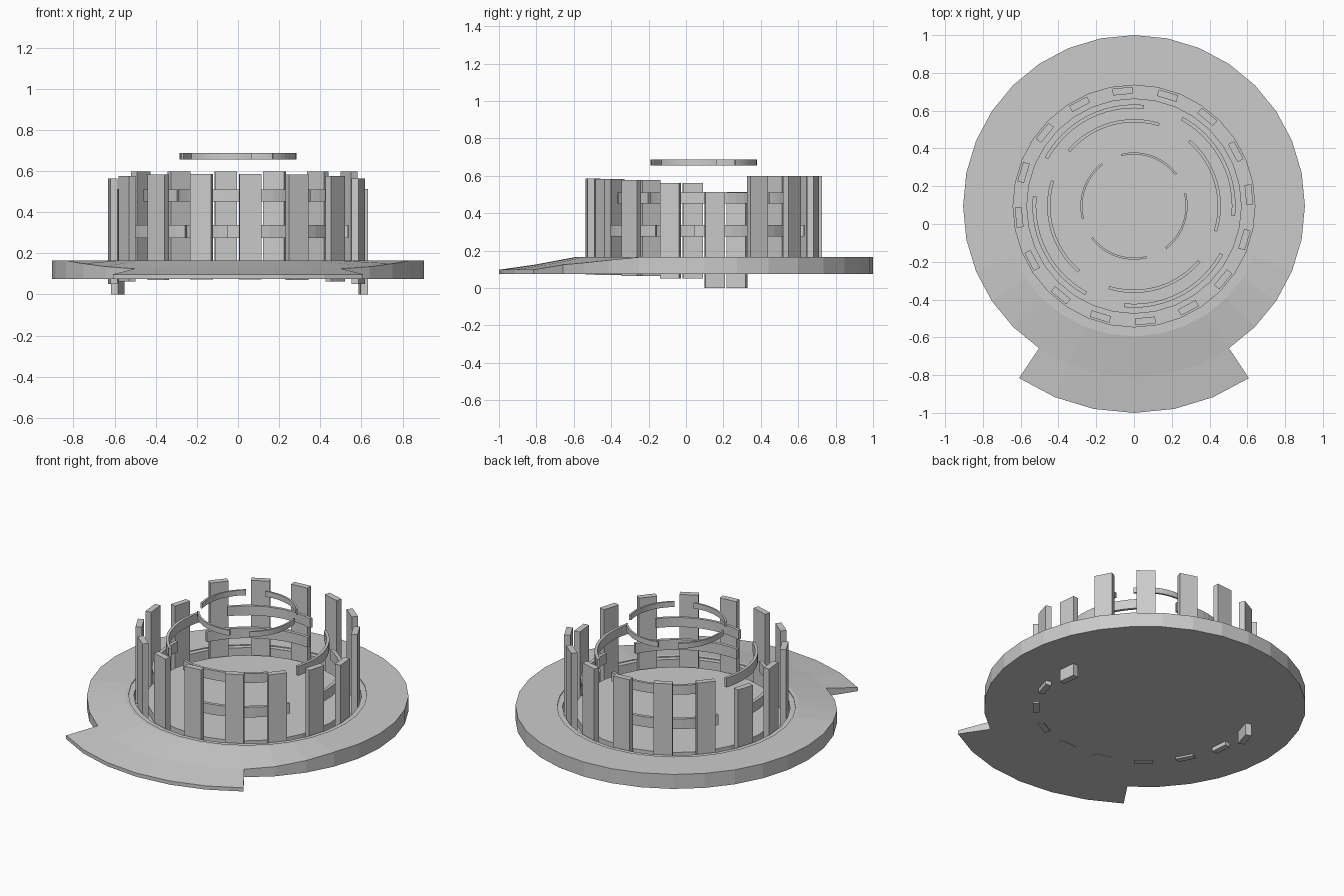
import bpy, bmesh, math

if "Cube" in bpy.data.objects:
    bpy.data.objects.remove(bpy.data.objects["Cube"])

CY = 0.095          # y of the round base's axis
SIDES = 32

grey = bpy.data.materials.new("plain grey")
grey.diffuse_color = (0.6, 0.6, 0.6, 1)
grey.use_nodes = True
grey.node_tree.nodes["Principled BSDF"].inputs["Base Color"].default_value = grey.diffuse_color


def polar(r, deg, z):
    a = math.radians(deg)
    return (r * math.cos(a), CY + r * math.sin(a), z)


def finish(name, bm):
    bmesh.ops.recalc_face_normals(bm, faces=bm.faces[:])
    me = bpy.data.meshes.new(name)
    bm.to_mesh(me)
    bm.free()
    me.materials.append(grey)
    ob = bpy.data.objects.new(name, me)
    bpy.context.collection.objects.link(ob)
    return ob


def sweep(name, sections, closed=False):
    """Skin matching sections; open ends become caps."""
    bm = bmesh.new()
    cols = [[bm.verts.new(p) for p in s] for s in sections]
    n, m = len(cols), len(cols[0])
    for i in range(n if closed else n - 1):
        a, b = cols[i], cols[(i + 1) % n]
        for j in range(m - 1 if closed else m):
            k = (j + 1) % m
            bm.faces.new((a[j], b[j], b[k], a[k]))
    if closed:
        bm.faces.new([c[0] for c in cols])
        bm.faces.new([c[-1] for c in cols])
    else:
        bm.faces.new(cols[0])
        bm.faces.new(cols[-1])
    return finish(name, bm)


# Round base with a slot ring, its edge dipping towards the front
edge_drop = {6: 0.165, 5: 0.15, 4: 0.135, 3: 0.125, 2: 0.125, 1: 0.125, 0: 0.125}
sections = []
for k in range(SIDES):
    step = min(k, SIDES - k)
    edge = edge_drop.get(step, 0.165)
    profile = [(0.57, 0.145), (0.57, 0.10), (0.64, 0.10), (0.64, 0.16),
               (0.67, 0.16), (0.67, 0.165), (0.69, 0.165),
               (0.905, edge), (0.905, 0.075)]
    sections.append([polar(r, -90 + k * 360 / SIDES, z) for r, z in profile])
sweep("round_base", sections, closed=True)

# Front lip, a thin sloping extension of the base
lip = [(0.90, 0.075), (0.90, 0.126), (0.905, 0.125), (1.095, 0.098), (1.095, 0.075)]
sweep("front_lip", [[polar(r, -90 + k * 360 / SIDES, z) for r, z in lip]
                    for k in range(-3, 4)])

# Ring of upright panels; those at the sides and front sit lower
drops = {0: 0.0, 7: 0.0, 15: 0.05, 8: 0.05, 14: 0.064, 9: 0.064,
         13: 0.07, 10: 0.07, 12: 0.073, 11: 0.073}
for i in range(16):
    ang = 5.6 + 22.5 * i
    z0 = drops.get(i, 0.085)
    bm = bmesh.new()
    bmesh.ops.create_cube(bm, size=1)
    bmesh.ops.scale(bm, vec=(0.036, 0.107, 0.513), verts=bm.verts[:])
    ob = finish(f"upright_panel_{i + 1}", bm)
    ob.location = polar(0.611, ang, z0 + 0.2565)
    ob.rotation_euler.z = math.radians(ang)

# Three tiers of curved bands, four per tier
tiers = [("lower", 0.518, 0.538, 0.275, 0.338, 84.3),
         ("middle", 0.443, 0.46, 0.452, 0.51, 72.8),
         ("top", 0.273, 0.284, 0.655, 0.688, 37.0)]
for label, r0, r1, z0, z1, start in tiers:
    for q in range(4):
        sweep(f"{label}_band_{q + 1}",
              [[polar(r, start + 90 * q + 67 * s / 12, z)
                for r, z in ((r0, z0), (r1, z0), (r1, z1), (r0, z1))]
               for s in range(13)])
